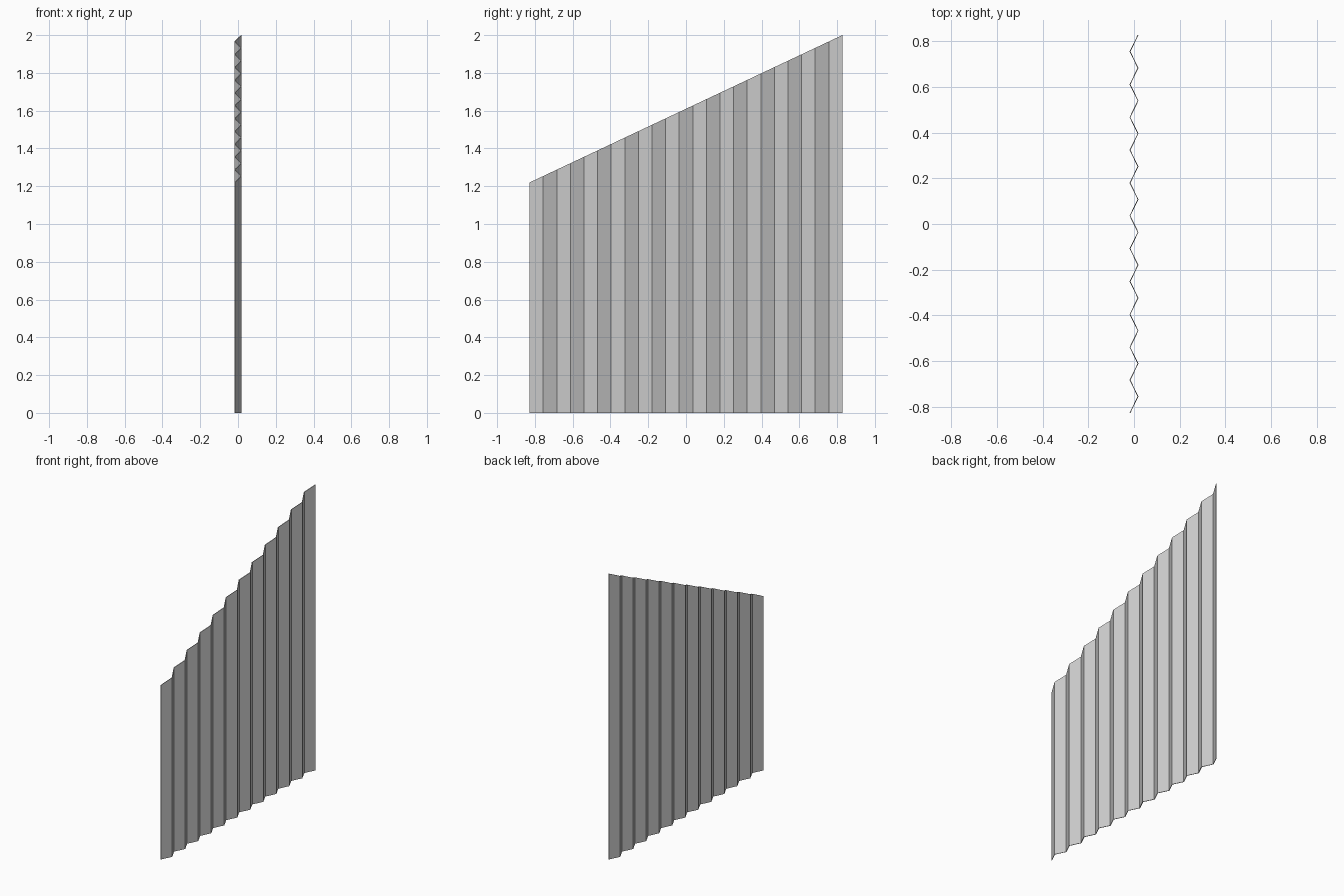
import bpy, bmesh

if "Cube" in bpy.data.objects:
    bpy.data.objects.remove(bpy.data.objects["Cube"])

# Zigzag corrugated sheet with a sloping top edge
SEGMENTS = 23
HALF_LEN = 0.828      # along y
AMP = 0.0175          # fold depth either side of x = 0
HALF_T = 0.002        # half sheet thickness, measured along x
Z_LOW, Z_HIGH = 1.22, 2.0

bm = bmesh.new()
rings = []
for i in range(SEGMENTS + 1):
    t = i / SEGMENTS
    y = -HALF_LEN + 2 * HALF_LEN * t
    x = AMP if i % 2 else -AMP
    top = Z_LOW + (Z_HIGH - Z_LOW) * t
    corners = ((-HALF_T, 0), (HALF_T, 0), (HALF_T, top), (-HALF_T, top))
    rings.append([bm.verts.new((x + dx, y, z)) for dx, z in corners])

# Skin neighbouring cross-sections, then close both ends
for a, b in zip(rings, rings[1:]):
    for k in range(4):
        n = (k + 1) % 4
        bm.faces.new((a[k], a[n], b[n], b[k]))
bm.faces.new(rings[0])
bm.faces.new(rings[-1])
bmesh.ops.recalc_face_normals(bm, faces=bm.faces)

mesh = bpy.data.meshes.new("corrugated_sheet")
bm.to_mesh(mesh)
bm.free()
bpy.context.collection.objects.link(bpy.data.objects.new("corrugated_sheet", mesh))
